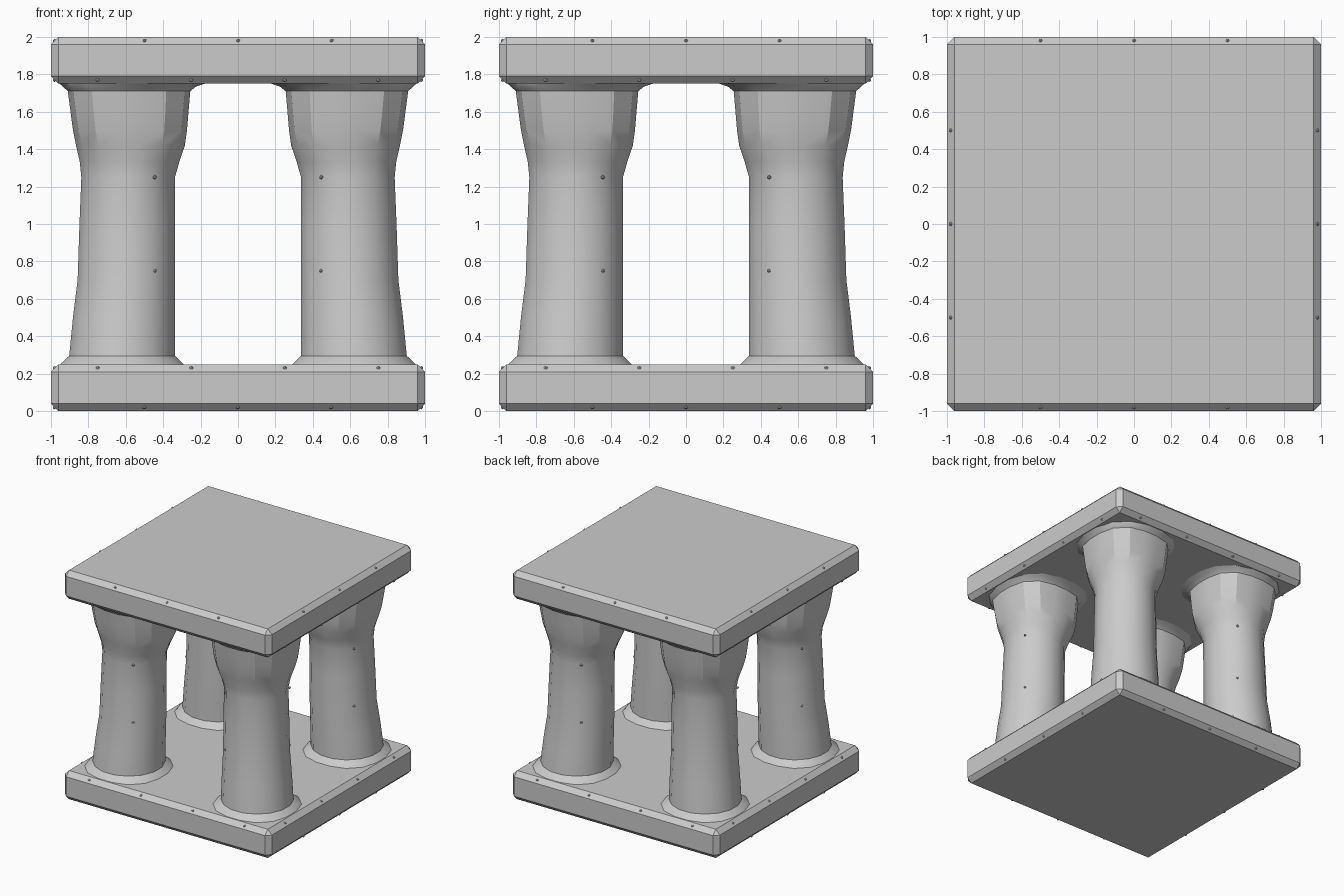
import bpy, bmesh, math
from mathutils import Matrix, Vector

if "Cube" in bpy.data.objects:
    bpy.data.objects.remove(bpy.data.objects["Cube"])

stone = bpy.data.materials.new("grey_stone")
stone.use_nodes = True
GREY = (0.6, 0.6, 0.6, 1)
stone.diffuse_color = GREY
stone.node_tree.nodes["Principled BSDF"].inputs["Base Color"].default_value = GREY


def finish(bm, name, smooth=False):
    bmesh.ops.recalc_face_normals(bm, faces=bm.faces)
    mesh = bpy.data.meshes.new(name)
    bm.to_mesh(mesh)
    bm.free()
    mesh.materials.append(stone)
    obj = bpy.data.objects.new(name, mesh)
    bpy.context.collection.objects.link(obj)
    if smooth:
        bpy.ops.object.select_all(action='DESELECT')
        obj.select_set(True)
        bpy.context.view_layer.objects.active = obj
        bpy.ops.object.shade_smooth_by_angle(angle=math.radians(28))
    return obj


# Chamfered square slabs
def slab(name, z):
    bm = bmesh.new()
    bmesh.ops.create_cube(bm, size=1, matrix=Matrix.Translation((0, 0, z)) @ Matrix.Diagonal((2, 2, 0.25, 1)))
    bmesh.ops.bevel(bm, geom=bm.edges[:], offset=0.04, segments=1, affect='EDGES')
    finish(bm, name)


slab("base_slab", 0.125)
slab("top_slab", 1.875)

# Pillar profile: height, outer edge, inner edge, strength of the corner lobes
PROFILE = [
    (0.24, 0.97, 0.27, 0.03), (0.26, 0.95, 0.29, 0.03), (0.295, 0.905, 0.335, 0),
    (0.5, 0.885, 0.335, 0), (0.7, 0.86, 0.335, 0), (1.0, 0.85, 0.335, 0),
    (1.25, 0.84, 0.335, 0), (1.33, 0.85, 0.31, 0.01), (1.42, 0.875, 0.275, 0.03),
    (1.5, 0.895, 0.26, 0.045), (1.6, 0.91, 0.25, 0.05), (1.71, 0.925, 0.24, 0.05),
    (1.735, 0.95, 0.21, 0.04), (1.76, 0.975, 0.14, 0.02),
]
SIDES = 16


def pillar(name, sx, sy):
    bm = bmesh.new()
    rings = []
    for z, outer, inner, lobe in PROFILE:
        c, r = (outer + inner) / 2, (outer - inner) / 2
        ring = []
        for i in range(SIDES):
            a = math.tau * (i + 0.5) / SIDES
            k = r * (1.01 - lobe * math.cos(4 * a))
            ring.append(bm.verts.new((sx * (c + k * math.cos(a)), sy * (c + k * math.sin(a)), z)))
        rings.append(ring)
    for low, high in zip(rings, rings[1:]):
        for i in range(SIDES):
            j = (i + 1) % SIDES
            bm.faces.new((low[i], low[j], high[j], high[i]))
    bm.faces.new(rings[0])
    bm.faces.new(rings[-1])
    finish(bm, name, smooth=True)


for sx, side in ((1, "left"), (-1, "right")):
    for sy, end in ((-1, "front"), (1, "back")):
        pillar(f"{end}_{side}_pillar", sx, sy)


# Small round studs
def stud(bm, pos):
    bmesh.ops.create_icosphere(bm, subdivisions=1, radius=0.011, matrix=Matrix.Translation(pos))


# Studs along the slab chamfers, repeated on all four sides
bm = bmesh.new()
for turn in range(4):
    spin = Matrix.Rotation(turn * math.pi / 2, 3, 'Z')
    for x in (-0.5, 0, 0.5):
        for z in (0.02, 1.98):
            stud(bm, spin @ Vector((x, -0.98, z)))
    for x in (-0.75, -0.25, 0.25, 0.75):
        for z in (0.23, 1.77):
            stud(bm, spin @ Vector((x, -0.98, z)))
finish(bm, "slab_studs")

# Studs on the outer sides of the pillars
bm = bmesh.new()
for turn in range(4):
    spin = Matrix.Rotation(turn * math.pi / 2, 3, 'Z')
    for x in (-0.445, 0.445):
        for z in (0.75, 1.25):
            stud(bm, spin @ Vector((x, -0.81, z)))
finish(bm, "pillar_studs")
